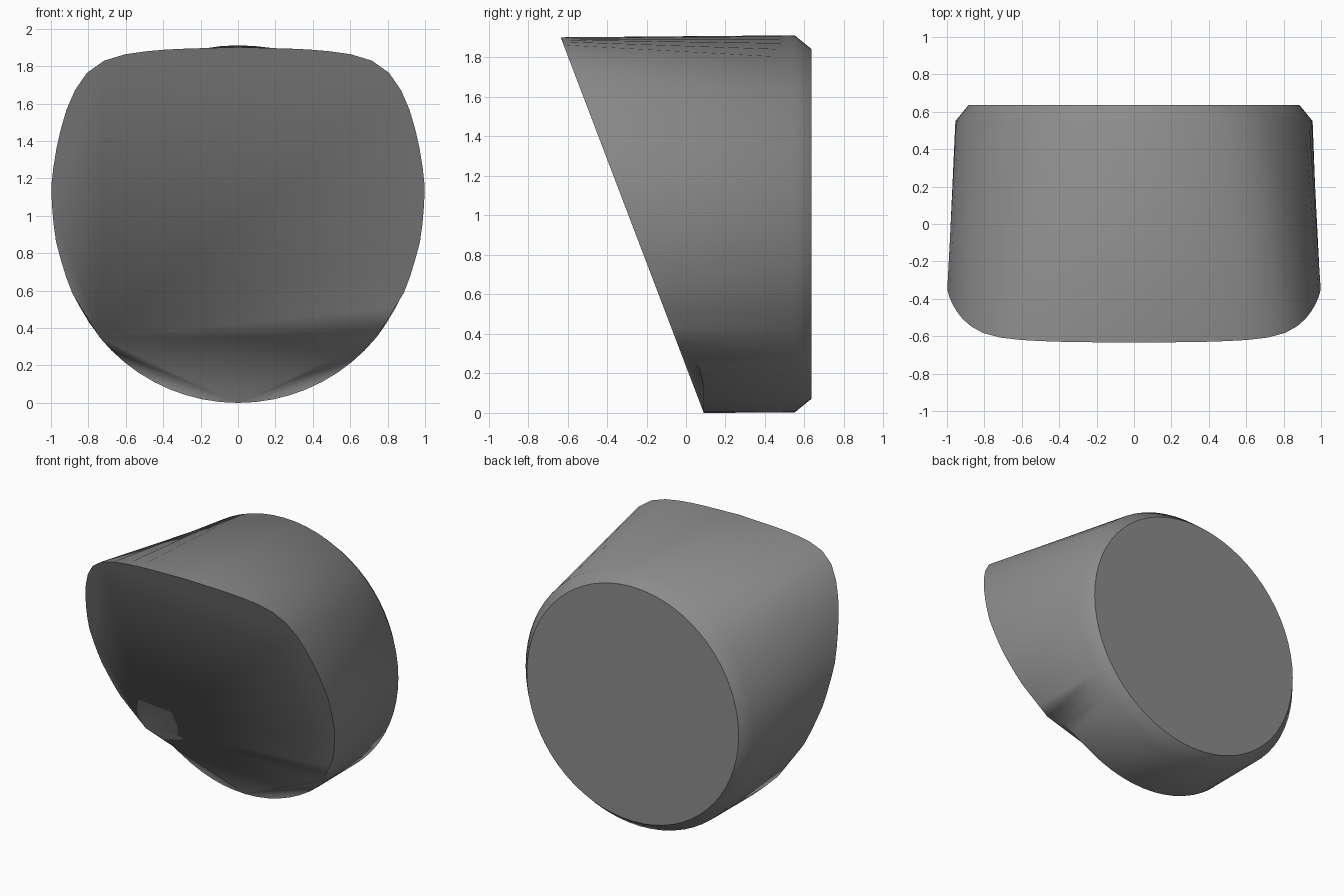
import bpy, bmesh, math

if "Cube" in bpy.data.objects:
    bpy.data.objects.remove(bpy.data.objects["Cube"])

N = 64            # segments around the body
CZ = 0.957        # height of the round back's centre
R_BACK, R_CAP = 0.955, 0.885
Y_RIM, Y_BACK = 0.55, 0.636

# Right half of the slanted front outline (x, z), bottom to top
outline = [(0, 0), (0.42, 0.097), (0.74, 0.35), (0.90, 0.61), (0.97, 0.84),
           (0.992, 1.0), (0.999, 1.15), (0.985, 1.28), (0.96, 1.42),
           (0.92, 1.56), (0.88, 1.66), (0.79, 1.79), (0.70, 1.838),
           (0.57, 1.873), (0.35, 1.892), (0, 1.902)]


def lerp_table(table, t):
    for (a, va), (b, vb) in zip(table, table[1:]):
        if t <= b:
            return va + (vb - va) * max(0, t - a) / (b - a)
    return table[-1][1]


def outline_radius(half):
    # Distance from the centre to the outline along a ray
    dx, dz = math.cos(half), math.sin(half)
    for (x1, z1), (x2, z2) in zip(outline, outline[1:]):
        if half <= math.atan2(z2 - CZ, x2) + 1e-6:
            ex, ez = x2 - x1, z2 - z1
            return (x1 * ez - (z1 - CZ) * ex) / (dx * ez - dz * ex)
    return outline[-1][1] - CZ


def front_point(ang):
    # Mirror the outline left to right and place it on the slanted plane
    half = math.asin(max(-1, min(1, math.sin(ang))))
    r = CZ if half < -math.radians(38) else outline_radius(half)
    x, z = r * math.cos(ang), CZ + r * math.sin(ang)
    y = 0.09 - 0.381 * z
    if z < 0.33:      # lower lip is set back from the plane
        y = lerp_table([(0, 0.09), (0.15, 0.086), (0.24, 0.065), (0.35, -0.02)], z)
    return x, y, z


angles = [-math.pi / 2 + 2 * math.pi * i / N for i in range(N)]
bm = bmesh.new()


def circle(r, y):
    return [bm.verts.new((r * math.cos(a), y, CZ + r * math.sin(a))) for a in angles]


# Side wall and chamfer lofted through three rings
front = [bm.verts.new(front_point(a)) for a in angles]
rim = circle(R_BACK, Y_RIM)
back = circle(R_CAP, Y_BACK)
for a, b in ((front, rim), (rim, back)):
    for i in range(N):
        j = (i + 1) % N
        bm.faces.new((a[i], a[j], b[j], b[i]))

# Flat round back
bm.faces.new(back)

# Slanted front face, ending in a point at the bottom
upper = [i for i in range(1, N) if front[i].co.z > 0.33]
bm.faces.new([front[0]] + [front[i] for i in upper])

# Curved lips between the front face and the round bottom
for i in list(range(1, upper[0])) + list(range(upper[-1], N - 1)):
    bm.faces.new((front[0], front[i], front[i + 1]))

bmesh.ops.recalc_face_normals(bm, faces=bm.faces)
mesh = bpy.data.meshes.new("slanted_body")
bm.to_mesh(mesh)
bm.free()
body = bpy.data.objects.new("slanted_body", mesh)
bpy.context.collection.objects.link(body)

# Dark grey finish
dark = bpy.data.materials.new("dark_grey")
dark.diffuse_color = (0.26, 0.26, 0.26, 1)
dark.use_nodes = True
dark.node_tree.nodes["Principled BSDF"].inputs["Base Color"].default_value = dark.diffuse_color
mesh.materials.append(dark)

bpy.context.view_layer.objects.active = body
body.select_set(True)
bpy.ops.object.shade_smooth_by_angle(angle=math.radians(46))
